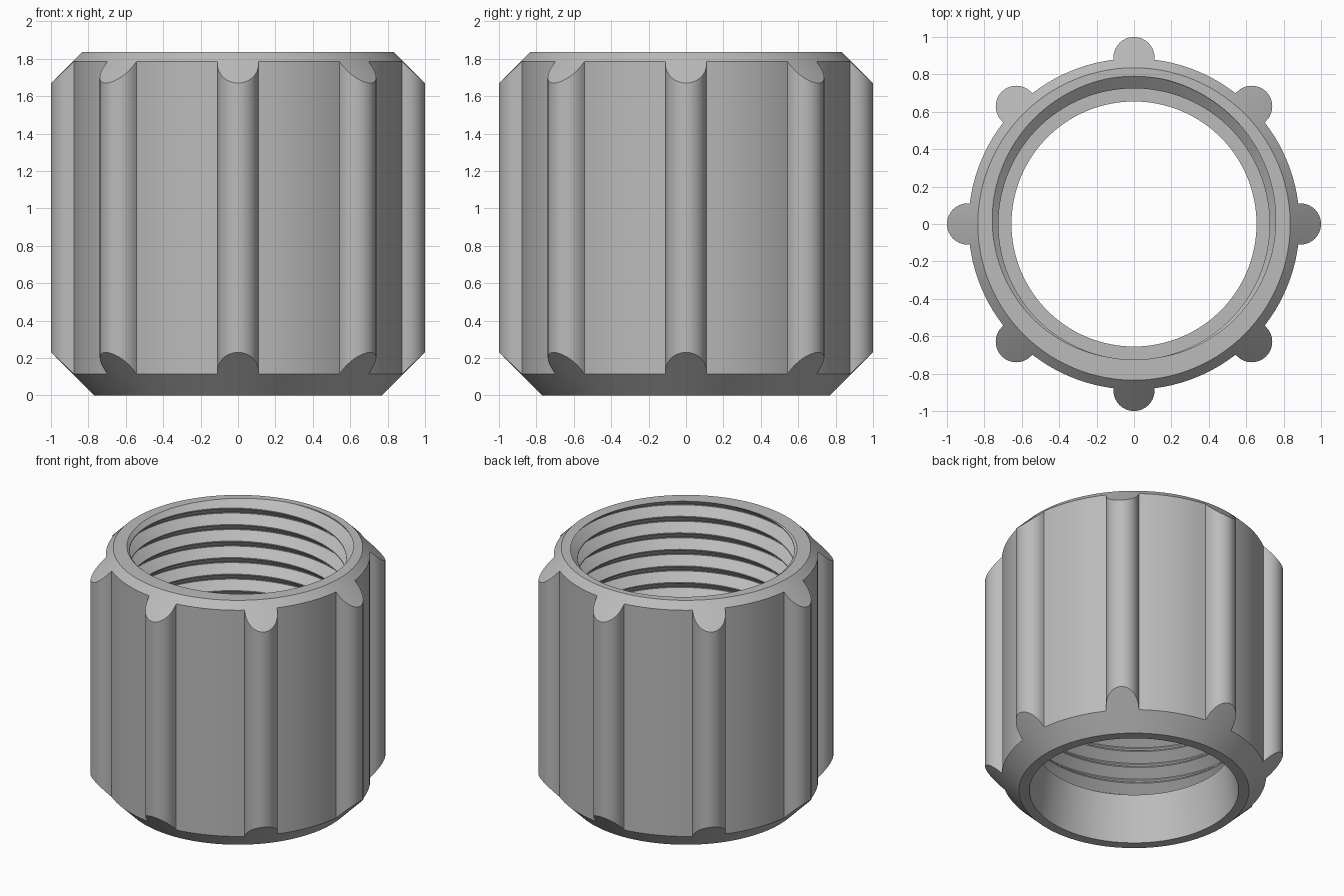
import bpy, bmesh, math

if "Cube" in bpy.data.objects:
    bpy.data.objects.remove(bpy.data.objects["Cube"])

HEIGHT, BODY_R = 1.835, 0.885
RIB_R, RIB_C, RIBS = 0.11, 0.89, 8
BOTTOM_R, TOP_R = 0.77, 0.835        # where the 45 degree chamfers start
BORE_R, LEDGE_R, LEDGE_Z = 0.70, 0.655, 0.345
MINOR, MAJOR, PITCH = 0.725, 0.79, 0.122
TAU = 2 * math.pi

# Ribbed outline as (angle, radius), running once round and closing on itself
outline = []
half = math.asin(RIB_R / BODY_R)
for i in range(RIBS):
    base = i * TAU / RIBS
    for j in range(17):
        a = math.pi * (j / 16 - 0.5)
        x, y = RIB_C + RIB_R * math.cos(a), RIB_R * math.sin(a)
        outline.append((base + math.atan2(y, x), math.hypot(x, y)))
    span = TAU / RIBS - 2 * half
    for j in range(11):
        outline.append((base + half + span * j / 10, BODY_R))
outline.append((outline[0][0] + TAU, outline[0][1]))


def thread_radius(t):
    """V thread with narrow flats: t is the turn fraction, 0 at the root."""
    d = abs((t + 0.5) % 1 - 0.5) * 2
    return MAJOR + (MINOR - MAJOR) * min(max((d - 0.06) / 0.88, 0), 1)


def circle(r, z):
    return [(a, r, z) for a, _ in outline]


def thread_row(k):
    """One helical line, trimmed to the threaded length."""
    row = []
    for a, _ in outline:
        turn = (a - math.pi / 2) / TAU
        z = min(max(HEIGHT + PITCH * (k + turn), LEDGE_Z), HEIGHT)
        row.append((a, thread_radius((z - HEIGHT) / PITCH - turn), z))
    return row


# Rings in order: tapered bore, bottom rim, ribbed wall, top rim, thread, ledge
rings = [circle(LEDGE_R, LEDGE_Z), circle(BORE_R, 0), circle(BOTTOM_R, 0)]
rings.append([(a, r, r - BOTTOM_R) for a, r in outline])
rings.append([(a, r, HEIGHT - (r - TOP_R)) for a, r in outline])
rings.append(circle(TOP_R, HEIGHT))
for n in range(2, -16, -1):
    for f in (0.97, 0.53, 0.47, 0.03):
        rings.append(thread_row(n + f))
rings.append(circle(LEDGE_R, LEDGE_Z))

bm = bmesh.new()
grid = [[bm.verts.new((r * math.cos(a), r * math.sin(a), z)) for a, r, z in ring]
        for ring in rings]
for lo, hi in zip(grid, grid[1:]):
    for i in range(len(lo) - 1):
        bm.faces.new((lo[i], lo[i + 1], hi[i + 1], hi[i]))
bmesh.ops.remove_doubles(bm, verts=bm.verts, dist=1e-5)
bmesh.ops.dissolve_degenerate(bm, edges=bm.edges, dist=1e-5)
bmesh.ops.recalc_face_normals(bm, faces=bm.faces)

mesh = bpy.data.meshes.new("ribbed_nut")
bm.to_mesh(mesh)
bm.free()
nut = bpy.data.objects.new("ribbed_nut", mesh)
bpy.context.collection.objects.link(nut)

grey = bpy.data.materials.new("light grey")
grey.diffuse_color = (0.5, 0.5, 0.5, 1)
grey.use_nodes = True
grey.node_tree.nodes["Principled BSDF"].inputs["Base Color"].default_value = grey.diffuse_color
mesh.materials.append(grey)

bpy.context.view_layer.objects.active = nut
nut.select_set(True)
bpy.ops.object.shade_smooth_by_angle(angle=math.radians(30))
